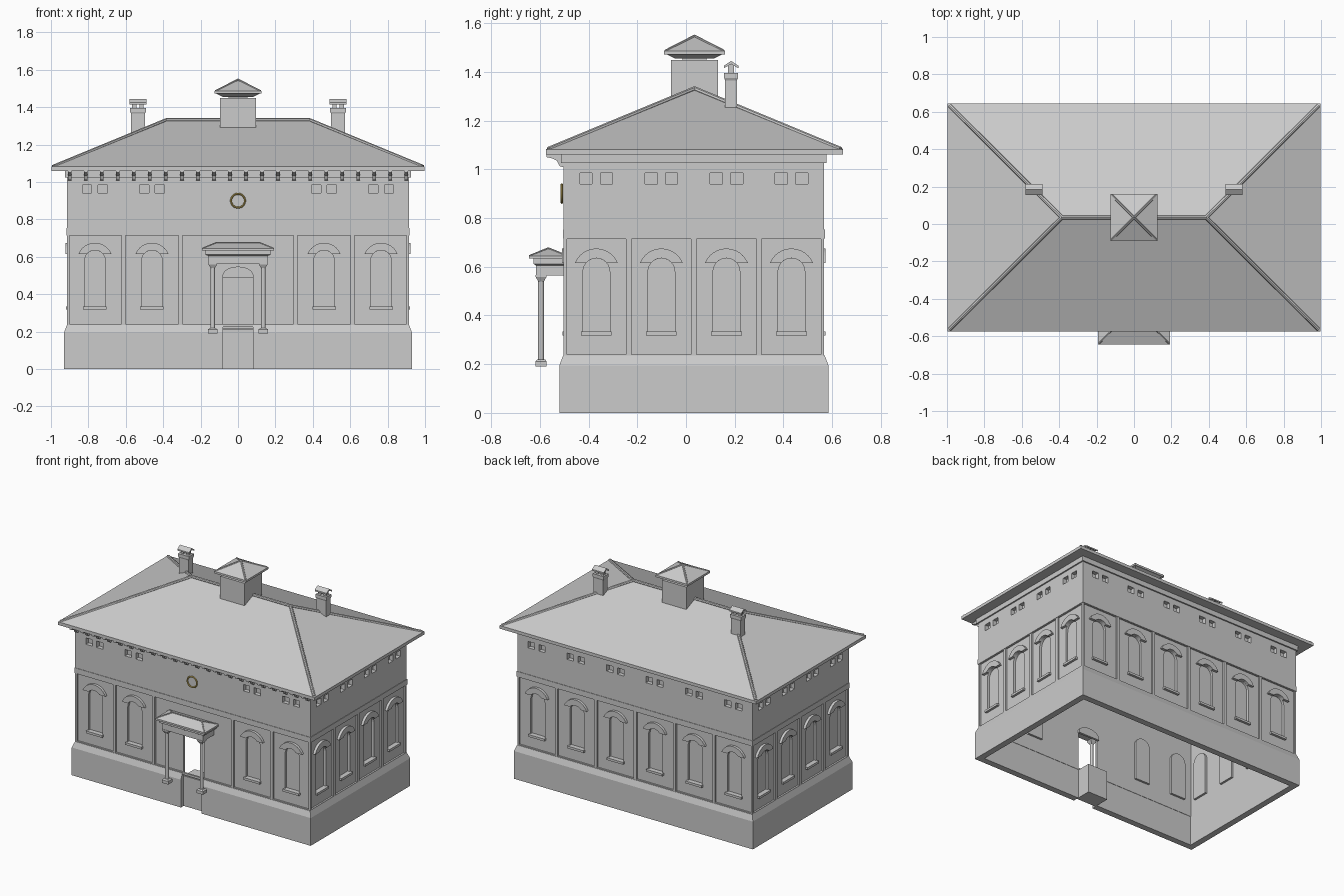
import bpy, bmesh
from math import sin, cos, pi, asin, degrees, radians
from mathutils import Matrix, Vector

if "Cube" in bpy.data.objects:
    bpy.data.objects.remove(bpy.data.objects["Cube"])

CY = 0.0325            # centre of the house in y
HX, HY = 0.915, 0.535  # half sizes of the walls


def mesh_obj(name, bm, smooth=False):
    bmesh.ops.remove_doubles(bm, verts=bm.verts, dist=1e-5)
    bmesh.ops.recalc_face_normals(bm, faces=bm.faces)
    for f in bm.faces:
        f.smooth = smooth
    me = bpy.data.meshes.new(name)
    bm.to_mesh(me)
    bm.free()
    ob = bpy.data.objects.new(name, me)
    bpy.context.collection.objects.link(ob)
    return ob


def loft(name, rings, close=False):
    """Skin a list of equal-length closed rings and cap both ends."""
    bm = bmesh.new()
    vs = [[bm.verts.new(p) for p in r] for r in rings]
    n = len(vs[0])
    for a, b in zip(vs, vs[1:]):
        for i in range(n):
            bm.faces.new((a[i], a[(i + 1) % n], b[(i + 1) % n], b[i]))
    bm.faces.new(vs[0])
    bm.faces.new(vs[-1])
    return mesh_obj(name, bm)


def rect(cx, cy, hx, hy, z):
    return [(cx - hx, cy - hy, z), (cx + hx, cy - hy, z), (cx + hx, cy + hy, z), (cx - hx, cy + hy, z)]


def tower(name, cx, cy, levels):
    return loft(name, [rect(cx, cy, hx, hy, z) for hx, hy, z in levels])


def rod(name, a, b, r, sides=8):
    a, b = Vector(a), Vector(b)
    m = Matrix.Translation((a + b) / 2) @ (b - a).to_track_quat('Z', 'Y').to_matrix().to_4x4()
    bm = bmesh.new()
    bmesh.ops.create_cone(bm, cap_ends=True, segments=sides, radius1=r, radius2=r,
                          depth=(b - a).length, matrix=m)
    return mesh_obj(name, bm)


def hip_roof(name, cy, hx, hy, z0, z1, z2, ridge, r):
    """Hip roof with eave edge z0-z1, ridge at z2, and round caps on its edges."""
    bm = bmesh.new()
    lo = [bm.verts.new(p) for p in rect(0, cy, hx, hy, z0)]
    hi = [bm.verts.new(p) for p in rect(0, cy, hx, hy, z1)]
    e = [bm.verts.new((s * ridge, cy, z2)) for s in (-1, 1)]
    bm.faces.new(lo)
    for i in range(4):
        bm.faces.new((lo[i], lo[(i + 1) % 4], hi[(i + 1) % 4], hi[i]))
    bm.faces.new((hi[0], hi[1], e[1], e[0]))
    bm.faces.new((hi[2], hi[3], e[0], e[1]))
    bm.faces.new((hi[1], hi[2], e[1]))
    bm.faces.new((hi[3], hi[0], e[0]))
    mesh_obj(name, bm)
    for sx in (-1, 1):
        for sy in (-1, 1):
            rod(name + "_hip_cap", (sx * (hx - r), cy + sy * (hy - r), z1), (sx * ridge, cy, z2), r)
    if ridge > 0.01:
        rod(name + "_ridge_cap", (-ridge, cy, z2), (ridge, cy, z2), r)


def frame(u, out, org):
    m = Matrix((u, (0, 0, 1), out)).transposed().to_4x4()
    m.translation = org
    return m


SIDES = {
    "front": frame((1, 0, 0), (0, -1, 0), (0, CY - HY, 0)),
    "right": frame((0, 1, 0), (1, 0, 0), (HX, CY, 0)),
    "back": frame((-1, 0, 0), (0, 1, 0), (0, CY + HY, 0)),
    "left": frame((0, -1, 0), (-1, 0, 0), (-HX, CY, 0)),
}


def plate(name, side, loops, d0, d1):
    """Flat plate on a wall from (u, z) loops, inner loops being holes."""
    cu = bpy.data.curves.new(name, 'CURVE')
    cu.dimensions = '2D'
    cu.fill_mode = 'BOTH'
    cu.extrude = (d1 - d0) / 2
    for lp in loops:
        sp = cu.splines.new('POLY')
        sp.points.add(len(lp) - 1)
        for p, (u, z) in zip(sp.points, lp):
            p.co = (u, z, 0, 1)
        sp.use_cyclic_u = True
    tmp = bpy.data.objects.new(name + "_tmp", cu)
    bpy.context.collection.objects.link(tmp)
    dg = bpy.context.evaluated_depsgraph_get()
    me = bpy.data.meshes.new_from_object(tmp.evaluated_get(dg))
    bpy.data.objects.remove(tmp)
    me.transform(SIDES[side] @ Matrix.Translation((0, 0, (d0 + d1) / 2)))
    ob = bpy.data.objects.new(name, me)
    bpy.context.collection.objects.link(ob)
    for f in me.polygons:
        f.use_smooth = False


def box2(u0, u1, z0, z1):
    return [(u0, z0), (u1, z0), (u1, z1), (u0, z1)]


def arc(u, z, rx, rz, a0, a1, n=12):
    return [(u + rx * cos(radians(a0 + (a1 - a0) * i / n)),
             z + rz * sin(radians(a0 + (a1 - a0) * i / n))) for i in range(n + 1)]


def arch(u, w, z0, zs, h):
    return [(u - w, z0), (u + w, z0)] + arc(u, zs, w, h, 0, 180)


# Walls: pilasters, recessed panels, arched windows and small upper windows
OUT = degrees(asin(.035 / .095))
INN = degrees(asin(.035 / .055))
LONG = [-.765, -.46, -.153, .153, .46, .765]
for side in SIDES:
    is_long = side in ("front", "back")
    half = HX if is_long else HY
    bays = LONG if is_long else [-.4005, -.1335, .1335, .4005]
    bw = .1425 if is_long else .1225
    panels = [box2(u - bw, u + bw, .24, .714) for u in bays]
    if side == "front":
        bays = [u for u in bays if abs(u) > .3]
        panels = [box2(u - bw, u + bw, .24, .714) for u in bays] + [box2(-.296, .296, .24, .714)]
    plate(side + "_pilasters", side, [box2(-half, half, .225, .72)] + panels, -.013, 0)
    holes = [arch(u, .055, .325, .58, .055) for u in bays]
    if side == "front":
        holes.append(arch(0, .08, .226, .5, .045))
    plate(side + "_wall", side, [box2(-half + .012, half - .012, .215, .72)] + holes, -.03, -.012)
    small = [(u + s * .042) for u in bays for s in (-1, 1)]
    plate(side + "_upper_wall", side,
          [box2(-half, half, .715, 1.065)] + [box2(u - .025, u + .025, .94, .985) for u in small], -.03, 0)
    plate(side + "_string_course", side, [box2(-half - .003, half + .003, .715, .753)], -.01, .003)
    for u in bays:
        plate(side + "_window_pane", side, [arch(u, .06, .32, .58, .06)], -.045, -.029)
        plate(side + "_window_hood", side,
              [arc(u, .58, .095, .095, OUT, 180 - OUT) + arc(u, .58, .055, .055, 180 - INN, INN)], -.015, .006)
        plate(side + "_window_sill", side, [box2(u - .063, u + .063, .318, .334)], -.03, .005)
    for u in small:
        plate(side + "_small_pane", side, [box2(u - .03, u + .03, .935, .99)], -.04, -.029)
plate("door_tympanum", "front", [arch(0, .085, .49, .5, .05)], -.045, -.029)

# Plinth swept around the house, open at the doorway
rings = []
for sx, sy, door in [(-1, -1, 1), (-1, -1, 0), (-1, 1, 0), (1, 1, 0), (1, -1, 0), (1, -1, 1)]:
    rings.append([(sx * (.08 if door else .93 - d), CY + sy * (.5525 - d), z)
                  for d, z in [(0, 0), (0, .195), (.015, .235), (.045, .235), (.045, 0)]])
loft("plinth", rings)
tower("door_step", 0, -.43, [(.08, .06, 0), (.08, .06, .212)])

# Cornice frieze below the eaves, as a band on each wall
for side in SIDES:
    h = (HX if side in ("front", "back") else HY) + .01
    plate(side + "_frieze", side, [box2(-h, h, 1.025, 1.065)], -.01, .01)

# Curved eave brackets along the front
prof = [(-.50, 1.062), (-.572, 1.062), (-.572, 1.05), (-.55, 1.045), (-.53, 1.035), (-.518, 1.012), (-.50, 1.008)]
br = loft("eave_brackets", [[(x, y, z) for y, z in prof] for x in (-.91, -.89)])
arr = br.modifiers.new("repeat", 'ARRAY')
arr.count = 22
arr.use_relative_offset = False
arr.use_constant_offset = True
arr.constant_offset_displace = (1.8 / 21, 0, 0)

# Main roof
hip_roof("main_roof", .035, .998, .61, 1.06, 1.082, 1.33, .385, .011)

# Cupola
tower("cupola", 0, .035, [(.095, .097, 1.27), (.095, .097, 1.448)])
tower("cupola_soffit", 0, .035, [(.08, .08, 1.455), (.12, .12, 1.475)])
tower("cupola_core", 0, .035, [(.05, .05, 1.43), (.05, .05, 1.46)])
hip_roof("cupola_roof", .035, .125, .125, 1.472, 1.486, 1.547, .0, .006)

# Chimneys with a collar, two pots and a gabled cap
for s in (-1, 1):
    x, y = s * .535, .185
    tower("chimney", x, y, [(.037, .024, 1.2), (.037, .024, 1.365), (.042, .028, 1.375), (.042, .028, 1.395)])
    for t in (-1, 1):
        tower("chimney_pot", x + t * .02, y, [(.011, .012, 1.39), (.011, .012, 1.43)])
    cap = [(-.03, 1.415), (0, 1.432), (.03, 1.415), (.03, 1.425), (0, 1.445), (-.03, 1.425)]
    loft("chimney_cap", [[(x + d, y + a, z) for a, z in cap] for d in (-.046, .046)])

# Portico: hipped roof, entablature and two columns
hip_roof("portico_roof", -.565, .193, .08, .633, .645, .676, .115, .004)
tower("portico_entablature", 0, -.555, [(.16, .06, .565), (.16, .06, .605), (.175, .072, .612), (.175, .072, .635)])
for s in (-1, 1):
    x = s * .135
    tower("column_base", x, -.595, [(.025, .023, .19), (.025, .023, .212), (.016, .016, .22)])
    rod("column", (x, -.595, .215), (x, -.595, .57), .012, 12)
    tower("column_capital", x, -.595, [(.012, .012, .54), (.022, .022, .558), (.022, .022, .567)])

# Gold ring on the front wall
bpy.ops.mesh.primitive_torus_add(location=(0, -.51, .9), rotation=(pi / 2, 0, 0), major_radius=.037,
                                 minor_radius=.005, major_segments=32, minor_segments=8)
ring = bpy.context.object
ring.name = "wall_ring"
bpy.ops.object.shade_smooth_by_angle()
gold = bpy.data.materials.new("gold")
gold.diffuse_color = (.6, .45, .12, 1)
gold.use_nodes = True
gold.node_tree.nodes["Principled BSDF"].inputs["Base Color"].default_value = gold.diffuse_color
ring.data.materials.append(gold)
